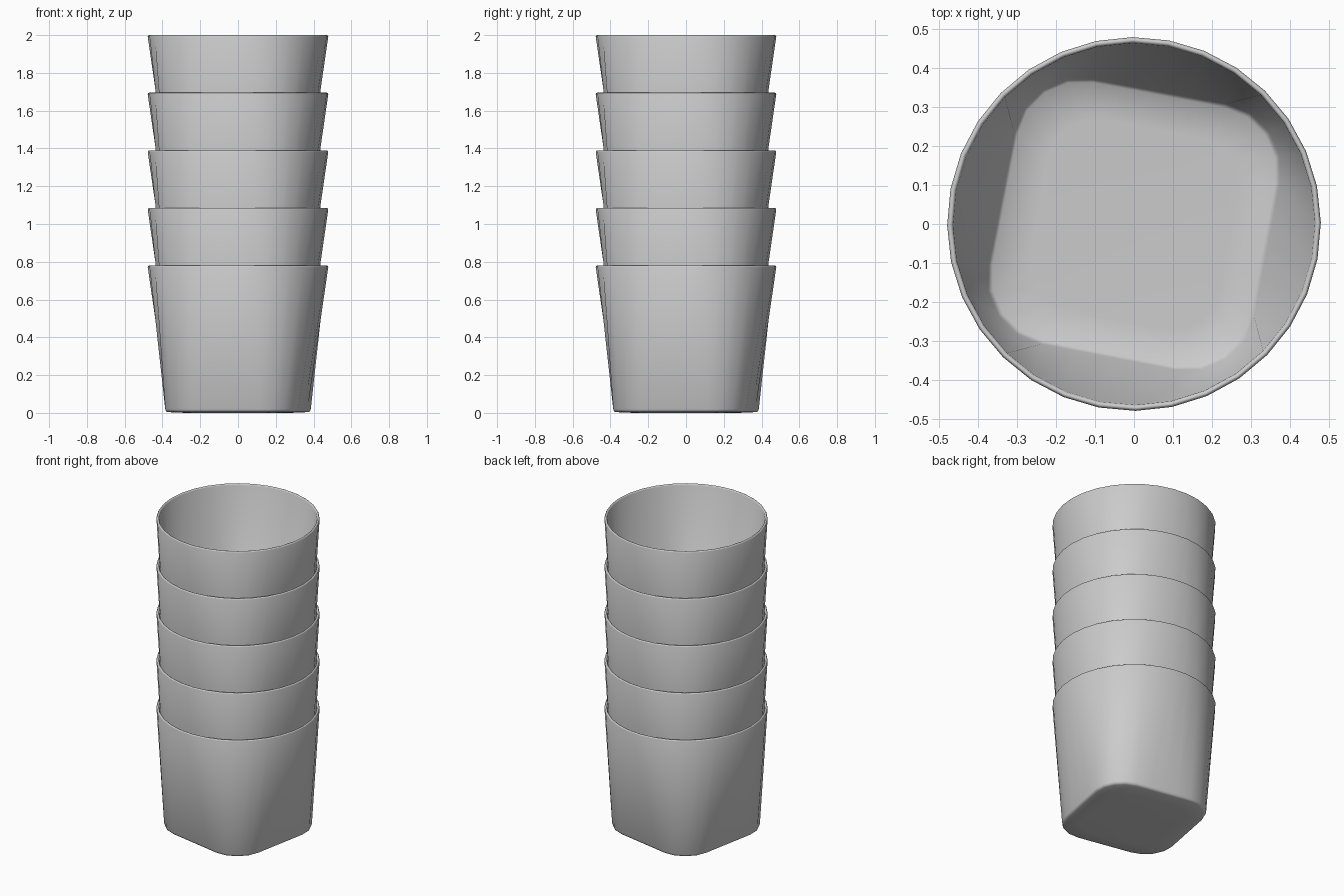
import bpy, bmesh, math

if "Cube" in bpy.data.objects:
    bpy.data.objects.remove(bpy.data.objects["Cube"])

SIDES = 32
TWIST = math.radians(-10.8)
HEIGHT, SPACING = 0.78, 0.305
HALF, RIM_R = 0.358, 0.478      # half width of the square foot, radius of the round rim
CORNER = 0.178                  # foot corner radius


def section(t, inset):
    """Outline blended from the rounded square foot (t=0) to the round rim (t=1)."""
    pts = []
    c = HALF - CORNER
    for q in range(4):
        # one side: four straight steps, then four steps round the corner
        local = [(HALF, -c + 2 * c * i / 4) for i in range(4)]
        local += [(c + CORNER * math.cos(i * math.pi / 8), c + CORNER * math.sin(i * math.pi / 8))
                  for i in range(4)]
        for i, (sx, sy) in enumerate(local):
            a = math.radians(-22.5 + 11.25 * i)
            x = sx * (1 - t) + RIM_R * math.cos(a) * t
            y = sy * (1 - t) + RIM_R * math.sin(a) * t
            k = 1 - inset / (HALF * (1 - t) + RIM_R * t)
            r = q * math.pi / 2 + TWIST
            pts.append((k * (x * math.cos(r) - y * math.sin(r)),
                        k * (x * math.sin(r) + y * math.cos(r))))
    return pts


# wall profile, underside to rim to inner floor: (blend, inset, height)
PROFILE = [
    (0, 0.10, 0.0), (0, 0.014, 0.004), (0, 0.004, 0.009), (0, 0.0, 0.02),
    (1, 0.0, HEIGHT - 0.008), (1, 0.003, HEIGHT - 0.002), (1, 0.007, HEIGHT),
    (1, 0.012, HEIGHT - 0.002), (1, 0.015, HEIGHT - 0.008),
    (0, 0.012, 0.03), (0, 0.022, 0.02), (0, 0.11, 0.016),
]


def make_cup(name, z0):
    bm = bmesh.new()
    rings = [[bm.verts.new((x, y, z + z0)) for x, y in section(t, inset)]
             for t, inset, z in PROFILE]
    for lo, hi in zip(rings, rings[1:]):
        for i in range(SIDES):
            j = (i + 1) % SIDES
            bm.faces.new((lo[i], lo[j], hi[j], hi[i]))
    bm.faces.new(rings[0][::-1])
    bm.faces.new(rings[-1])
    bmesh.ops.recalc_face_normals(bm, faces=bm.faces)
    for f in bm.faces:
        f.smooth = True
    mesh = bpy.data.meshes.new(name)
    bm.to_mesh(mesh)
    bm.free()
    obj = bpy.data.objects.new(name, mesh)
    bpy.context.collection.objects.link(obj)


# stack of five nested cups
for n in range(5):
    make_cup(f"cup_{n + 1}", n * SPACING)
